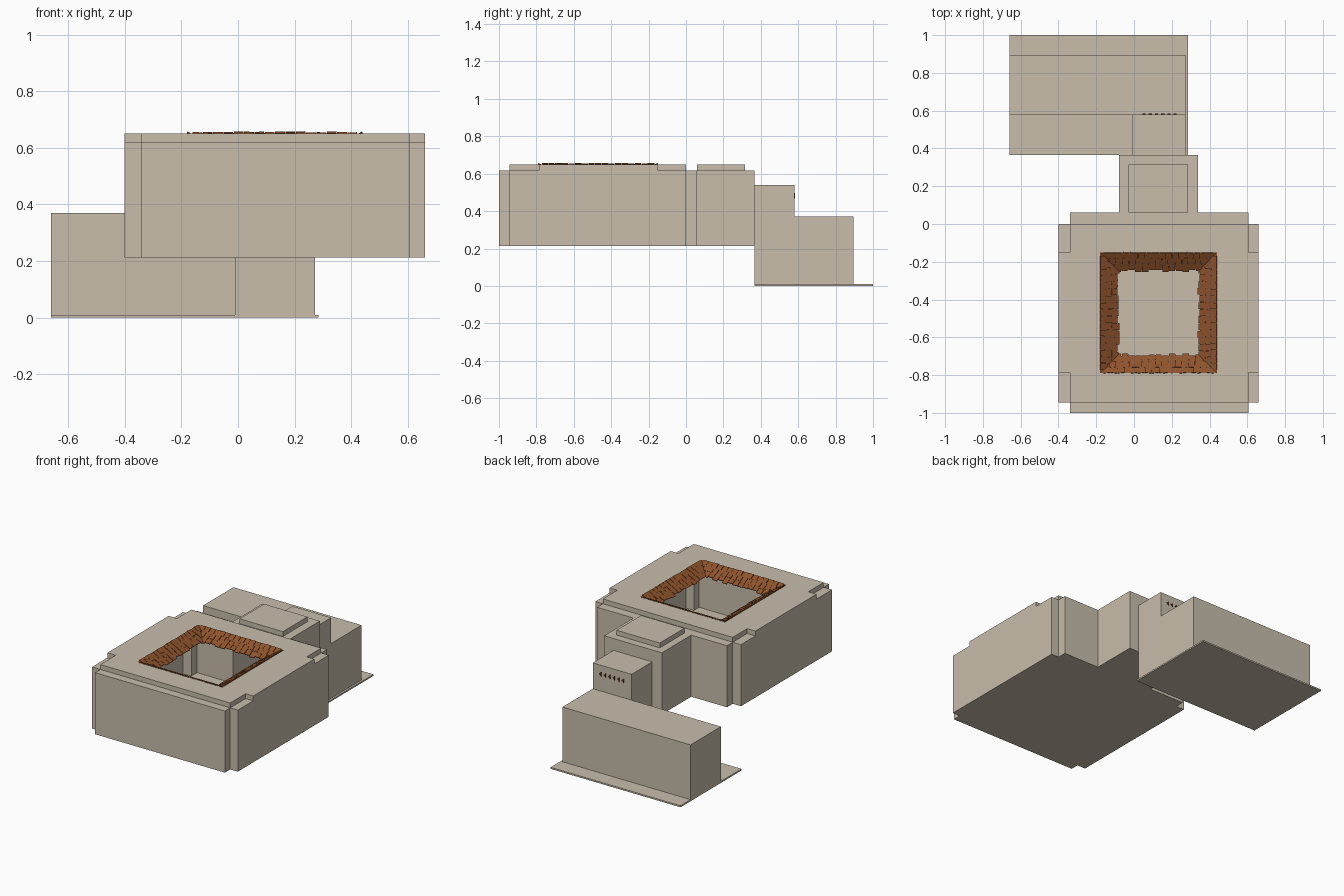
import bpy, bmesh, math, random
from mathutils import Matrix

if "Cube" in bpy.data.objects:
    bpy.data.objects.remove(bpy.data.objects["Cube"])

random.seed(4)


def material(name, rgb):
    m = bpy.data.materials.new(name)
    m.diffuse_color = (*rgb, 1)
    m.use_nodes = True
    m.node_tree.nodes["Principled BSDF"].inputs["Base Color"].default_value = m.diffuse_color
    return m


PLASTER = material("plaster", (0.58, 0.51, 0.41))
CLAY = material("clay", (0.27, 0.085, 0.025))
WOOD = material("dark_wood", (0.10, 0.035, 0.015))


def finish(bm, name, mat):
    me = bpy.data.meshes.new(name)
    bm.to_mesh(me)
    bm.free()
    me.materials.append(mat)
    ob = bpy.data.objects.new(name, me)
    bpy.context.collection.objects.link(ob)
    return ob


def add_box(bm, lo, hi, matrix=Matrix()):
    size = [b - a for a, b in zip(lo, hi)]
    mid = [(a + b) / 2 for a, b in zip(lo, hi)]
    bmesh.ops.create_cube(bm, size=1, matrix=matrix @ Matrix.Translation(mid) @ Matrix.Diagonal((*size, 1)))


def box(name, lo, hi, mat=PLASTER):
    bm = bmesh.new()
    add_box(bm, lo, hi)
    return finish(bm, name, mat)


# Main house: hollow shell over a plan grid; each area is x0, x1, y0, y1, top
FLOOR, LOW, HIGH = 0.213, 0.618, 0.65
X0, X1, Y0, Y1 = -0.18, 0.44, -0.79, -0.15      # courtyard opening
areas = [
    (-0.40, 0.66, -0.945, 0.0, LOW),            # corners
    (-0.34, 0.605, -1.0, 0.06, LOW),            # front and back strips
    (-0.34, 0.605, -0.945, 0.0, HIGH),          # raised roof
    (-0.40, 0.66, -0.785, -0.15, HIGH),
    (-0.08, 0.34, 0.06, 0.365, LOW),            # entrance hall
    (-0.03, 0.285, 0.06, 0.315, HIGH),          # hall roof
]
xs = sorted({v for a in areas for v in a[:2]} | {X0, X1})
ys = sorted({v for a in areas for v in a[2:4]} | {Y0, Y1})


def top_at(x, y):
    h = None
    for a in areas:
        if a[0] < x < a[1] and a[2] < y < a[3]:
            h = a[4]
    return h


def build_house():
    bm = bmesh.new()

    def quad(*pts):
        bm.faces.new([bm.verts.new(p) for p in pts])

    for x0, x1 in zip(xs, xs[1:]):
        for y0, y1 in zip(ys, ys[1:]):
            cx, cy = (x0 + x1) / 2, (y0 + y1) / 2
            h = top_at(cx, cy)
            if h is None:
                continue
            quad((x0, y0, FLOOR), (x0, y1, FLOOR), (x1, y1, FLOOR), (x1, y0, FLOOR))
            if not (X0 < cx < X1 and Y0 < cy < Y1):
                quad((x0, y0, h), (x1, y0, h), (x1, y1, h), (x0, y1, h))
            e = 0.001
            for nx, ny, p, q in ((x0 - e, cy, (x0, y1), (x0, y0)), (x1 + e, cy, (x1, y0), (x1, y1)),
                                 (cx, y0 - e, (x0, y0), (x1, y0)), (cx, y1 + e, (x1, y1), (x0, y1))):
                low = top_at(nx, ny) or FLOOR
                if low < h:
                    quad((*p, low), (*q, low), (*q, h), (*p, h))
    bmesh.ops.remove_doubles(bm, verts=bm.verts, dist=0.0005)
    bmesh.ops.dissolve_limit(bm, angle_limit=0.01, verts=bm.verts, edges=bm.edges)
    return finish(bm, "main_house", PLASTER)


build_house()

# Courtyard roof: sloping eave on each side, covered in rows of tiles
RUN, DROP = 0.09, 0.05
slope = Matrix.Rotation(-math.atan2(DROP, RUN), 4, 'X')
sides = [("front", X0, Y0, 0, X1 - X0), ("right", X1, Y0, 90, Y1 - Y0),
         ("back", X1, Y1, 180, X1 - X0), ("left", X0, Y1, 270, Y1 - Y0)]
for name, ox, oy, ang, length in sides:
    frame = Matrix.Translation((ox, oy, HIGH)) @ Matrix.Rotation(math.radians(ang), 4, 'Z')
    bm = bmesh.new()
    pts = [(0, 0, 0), (length, 0, 0), (length - RUN, RUN, -DROP), (RUN, RUN, -DROP)]
    bm.faces.new([bm.verts.new(p) for p in pts])
    bm.transform(frame)
    finish(bm, name + "_eave", CLAY)

    bm = bmesh.new()
    rows, step = 3, RUN / 3
    for r in range(rows):
        v = r * step
        start, end = v + step * 0.6, length - v - step * 0.6
        n = round((end - start) / 0.036)
        w = (end - start) / n
        for i in range(n):
            lift = random.uniform(0.0, 0.003)
            reach = 0.041 + random.choice((-0.005, 0.0, 0.006))
            tilt = Matrix.Rotation(random.uniform(-0.05, 0.05), 4, 'Z')
            m = frame @ Matrix.Translation((start + (i + 0.5) * w, v, -v * DROP / RUN + lift)) @ slope @ tilt
            add_box(bm, (-w * 0.47, 0, 0), (w * 0.47, reach, 0.005), m)
    finish(bm, name + "_roof_tiles", CLAY)

# Rear wing on its ground slab
box("ground_slab", (-0.66, 0.365, 0), (0.285, 1.0, 0.01))
box("connector_tower", (-0.01, 0.365, 0.01), (0.272, 0.58, 0.54))
box("rear_wing", (-0.66, 0.58, 0.01), (0.272, 0.895, 0.37))

# Row of small wedge beam ends high on the tower
bm = bmesh.new()
for i in range(6):
    m = (Matrix.Translation((0.05 + i * 0.033, 0.581, 0.483)) @ Matrix.Rotation(math.pi / 2, 4, 'X')
         @ Matrix.Rotation(-math.pi / 2, 4, 'Z') @ Matrix.Diagonal((1.2, 0.8, 1, 1)))
    bmesh.ops.create_cone(bm, cap_ends=True, segments=3, radius1=0.014, radius2=0.014, depth=0.006, matrix=m)
finish(bm, "beam_ends", WOOD)
